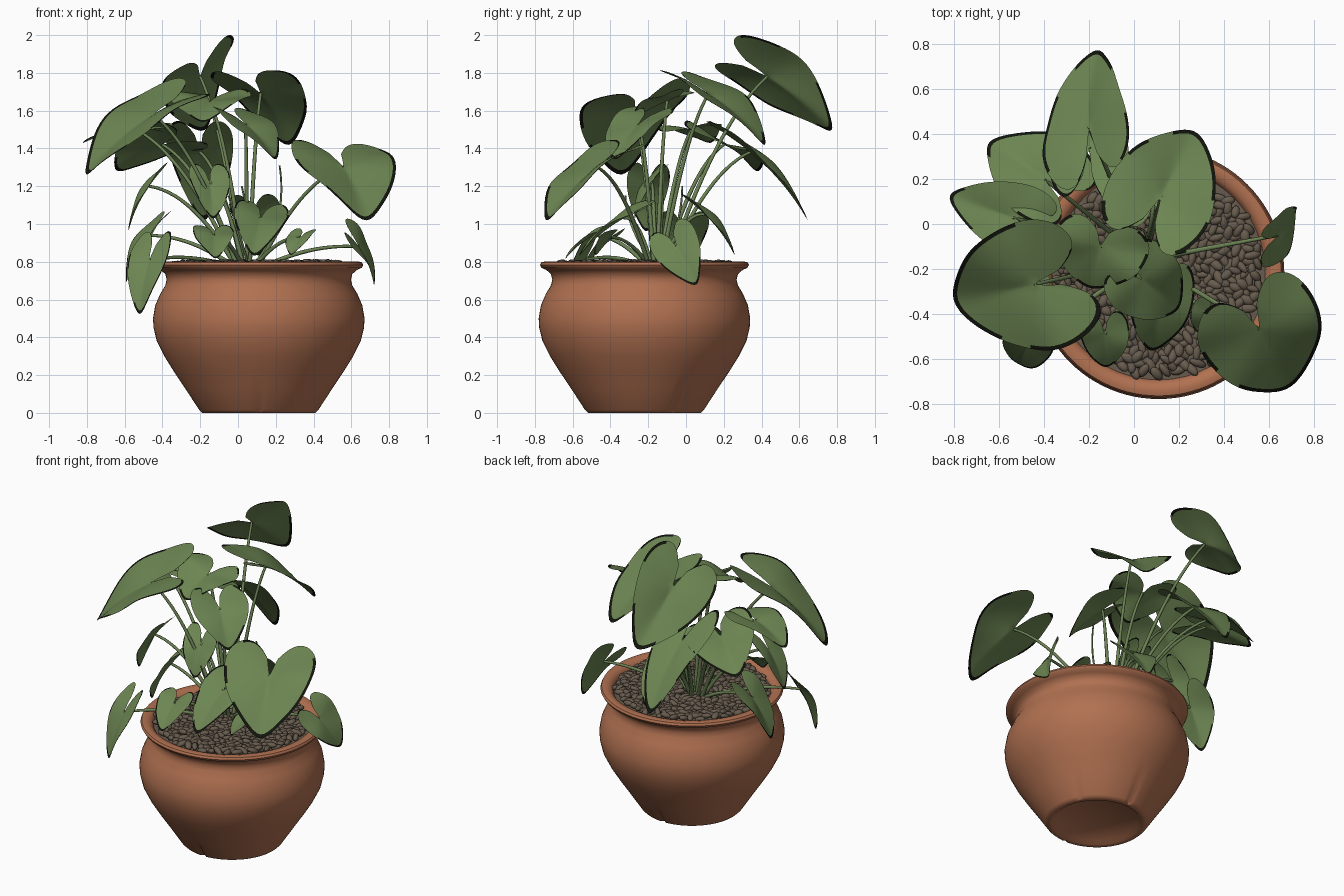
import bpy, bmesh, math, random
from mathutils import Vector, Matrix

if "Cube" in bpy.data.objects:
    bpy.data.objects.remove(bpy.data.objects["Cube"])

random.seed(4)
CX, CY = 0.11, -0.22          # pot axis


def material(name, rgb):
    m = bpy.data.materials.new(name)
    m.diffuse_color = (*rgb, 1)
    m.use_nodes = True
    m.node_tree.nodes["Principled BSDF"].inputs["Base Color"].default_value = m.diffuse_color
    return m


TERRACOTTA = material("terracotta", (0.44, 0.165, 0.082))
LEAF = material("leaf_green", (0.15, 0.235, 0.085))
EDGE = material("withered_edge", (0.006, 0.007, 0.004))
STEM = material("stem_green", (0.15, 0.225, 0.09))
PEBBLE = material("pebble_brown", (0.135, 0.105, 0.075))


def mesh_object(name, bm, mats, smooth=True):
    me = bpy.data.meshes.new(name)
    bm.to_mesh(me)
    bm.free()
    for m in mats:
        me.materials.append(m)
    for p in me.polygons:
        p.use_smooth = smooth
    ob = bpy.data.objects.new(name, me)
    bpy.context.collection.objects.link(ob)
    return ob


# Pot: turned profile with shallow notches around the foot
profile = [(0.001, 0.02), (0.25, 0.02), (0.27, 0.0), (0.30, 0.0), (0.315, 0.015),
           (0.39, 0.13), (0.45, 0.22), (0.50, 0.30), (0.54, 0.38), (0.557, 0.45),
           (0.56, 0.50), (0.548, 0.57), (0.522, 0.63), (0.495, 0.675), (0.488, 0.705),
           (0.495, 0.735), (0.52, 0.757), (0.545, 0.768), (0.553, 0.783), (0.546, 0.797),
           (0.525, 0.802), (0.495, 0.795), (0.478, 0.775), (0.468, 0.74), (0.46, 0.68)]
SEG = 96
bm = bmesh.new()
rings = []
for r, z in profile:
    ring = []
    for i in range(SEG):
        a = 2 * math.pi * i / SEG - math.pi / 2
        rr = r
        if i in (0, 32, 48) and r > 0.28 and z < 0.14:
            rr -= 0.018 * (1 - z / 0.17)
        ring.append(bm.verts.new((CX + rr * math.cos(a), CY + rr * math.sin(a), z)))
    rings.append(ring)
for lo, hi in zip(rings, rings[1:]):
    for i in range(SEG):
        j = (i + 1) % SEG
        bm.faces.new((lo[i], lo[j], hi[j], hi[i]))
bm.faces.new(rings[0][::-1])
pot = mesh_object("pot", bm, [TERRACOTTA])
bpy.context.view_layer.objects.active = pot
pot.select_set(True)
bpy.ops.object.shade_smooth_by_angle(angle=math.radians(50))

# Soil disc below the pebbles
bm = bmesh.new()
bmesh.ops.create_circle(bm, cap_ends=True, segments=48, radius=0.475,
                        matrix=Matrix.Translation((CX, CY, 0.765)))
mesh_object("soil", bm, [PEBBLE], False)

# Pebbles scattered on a sunflower spiral
bm = bmesh.new()
N = 520
for i in range(N):
    r = 0.455 * math.sqrt((i + 0.5) / N)
    a = i * 2.39996
    m = (Matrix.Translation((CX + r * math.cos(a), CY + r * math.sin(a),
                             0.785 + random.uniform(-0.008, 0.01)))
         @ Matrix.Rotation(random.uniform(0, math.pi), 4, 'Z')
         @ Matrix.Rotation(random.uniform(-0.4, 0.4), 4, 'Y')
         @ Matrix.Diagonal((random.uniform(0.03, 0.042), random.uniform(0.016, 0.023), 0.017, 1)))
    bmesh.ops.create_icosphere(bm, subdivisions=2, radius=1, matrix=m)
mesh_object("pebbles", bm, [PEBBLE])

# Heart-shaped leaf: half outline (along, across), stalk joint at 0, tip at 1
HALF = [(1.03, 0), (0.82, 0.17), (0.5, 0.37), (0.2, 0.48), (-0.1, 0.53), (-0.36, 0.5),
        (-0.56, 0.38), (-0.56, 0.2), (-0.3, 0.06)]
OUTLINE = [(u, -v) for u, v in HALF[:0:-1]] + HALF


def leaf(name, joint, tip, width, roll):
    joint, tip = Vector(joint), Vector(tip)
    d = tip - joint
    length = d.length
    d.normalize()
    s = d.cross(Vector((0, 0, 1))).normalized()
    n = s.cross(d)
    a = math.radians(roll)
    s, n = s * math.cos(a) + n * math.sin(a), n * math.cos(a) - s * math.sin(a)
    phase = random.uniform(0, 6)

    def place(u, v):
        h = 0.3 * abs(v) * width + 0.22 * u * (1 - u) * length - 0.25 * v * v * width
        h += 0.05 * width * math.sin(6 * u + phase) * v * 2
        return joint + d * u * length + s * v * width + n * h

    bm = bmesh.new()
    centre = bm.verts.new(place(0, 0))
    rings = [[bm.verts.new(place(u * t, v * t)) for u, v in OUTLINE]
             for t in (0.33, 0.68, 0.988, 1)]
    for k in range(len(OUTLINE) - 1):
        bm.faces.new((centre, rings[0][k], rings[0][k + 1]))
        for p, q in zip(rings, rings[1:]):
            f = bm.faces.new((p[k], q[k], q[k + 1], p[k + 1]))
        # withered rim in patches, always at the tip
        f.material_index = int(random.random() < 0.45 or k in (7, 8))
    ob = mesh_object(name, bm, [LEAF, EDGE])
    mod = ob.modifiers.new("smooth", 'SUBSURF')
    mod.levels = mod.render_levels = 2


def stalk(name, points, radius):
    cu = bpy.data.curves.new(name, 'CURVE')
    cu.dimensions = '3D'
    cu.bevel_depth = radius
    cu.bevel_resolution = 2
    sp = cu.splines.new('POLY')
    sp.points.add(len(points) - 1)
    for i, p in enumerate(points):
        sp.points[i].co = (*p, 1)
        sp.points[i].radius = 1.25 - 0.5 * i / len(points)
    sp.use_smooth = True
    cu.materials.append(STEM)
    bpy.context.collection.objects.link(bpy.data.objects.new(name, cu))


def arc(a, b, c, n=14):
    return [a * (1 - t) ** 2 + b * 2 * t * (1 - t) + c * t * t for t in (i / n for i in range(n + 1))]


# Leaves: joint xyz, tip xyz, width, roll in degrees
LEAVES = {
    "back_top": (-0.20, 0.43, 1.78, -0.17, 0.78, 1.48, 0.46, 43),
    "left_front_large": (-0.45, -0.27, 1.58, -0.81, -0.34, 1.24, 0.58, 14),
    "left_upper": (-0.54, 0.03, 1.50, -0.83, 0.13, 1.42, 0.31, 5),
    "left_back": (-0.40, 0.20, 1.42, -0.65, 0.37, 1.27, 0.42, -20),
    "back_low": (-0.20, 0.34, 1.38, -0.18, 0.65, 1.00, 0.34, 0),
    "right_back": (0.12, 0.12, 1.69, 0.27, 0.42, 1.40, 0.47, 0),
    "centre_top": (-0.15, -0.10, 1.65, -0.19, -0.29, 1.53, 0.42, 0),
    "centre_front": (0.04, -0.25, 1.53, 0.20, -0.38, 1.33, 0.34, 0),
    "right_front_large": (0.56, -0.47, 1.30, 0.68, -0.74, 1.00, 0.54, 0),
    "front_heart": (0.12, -0.33, 1.03, 0.08, -0.57, 0.82, 0.28, 10),
    "right_small": (0.64, -0.05, 0.88, 0.72, 0.06, 0.67, 0.25, -61),
    "left_low": (-0.47, -0.03, 0.94, -0.59, -0.06, 0.68, 0.29, 0),
    "left_hanging": (-0.47, -0.53, 0.81, -0.52, -0.62, 0.51, 0.22, 0),
    "left_middle": (-0.47, -0.20, 1.20, -0.58, -0.21, 0.95, 0.22, 0),
    "front_low": (-0.13, -0.49, 0.94, -0.12, -0.64, 0.81, 0.21, 0),
    "front_tiny": (0.33, -0.40, 0.93, 0.28, -0.48, 0.83, 0.15, 0),
    "centre_small": (-0.15, -0.18, 1.22, -0.13, -0.27, 1.02, 0.21, 0),
    "back_small": (0.09, 0.10, 1.05, 0.11, 0.26, 0.82, 0.26, 0),
}
for name, (x, y, z, tx, ty, tz, w, roll) in LEAVES.items():
    leaf("leaf_" + name, (x, y, z), (tx, ty, tz), w, roll)
    end = Vector((x, y, z))
    base = Vector((0.05 + 0.10 * (x - 0.05), -0.16 + 0.10 * (y + 0.16), 0.76))
    mid = base.lerp(end, 0.5)
    mid.z = 0.35 * base.z + 0.65 * z + (0.12 if z > 1 else 0.06)
    stalk("stalk_" + name, arc(base, mid, end), 0.010)

# Young furled shoots
for i, (x, y, z) in enumerate([(0.22, -0.12, 1.31), (-0.05, -0.32, 1.15), (0.02, -0.02, 1.2)]):
    base = Vector((0.06, -0.15, 0.76))
    mid = Vector((x + 0.05, y, 0.98))
    stalk("shoot_%d" % (i + 1), arc(base, mid, Vector((x, y, z))), 0.006)
